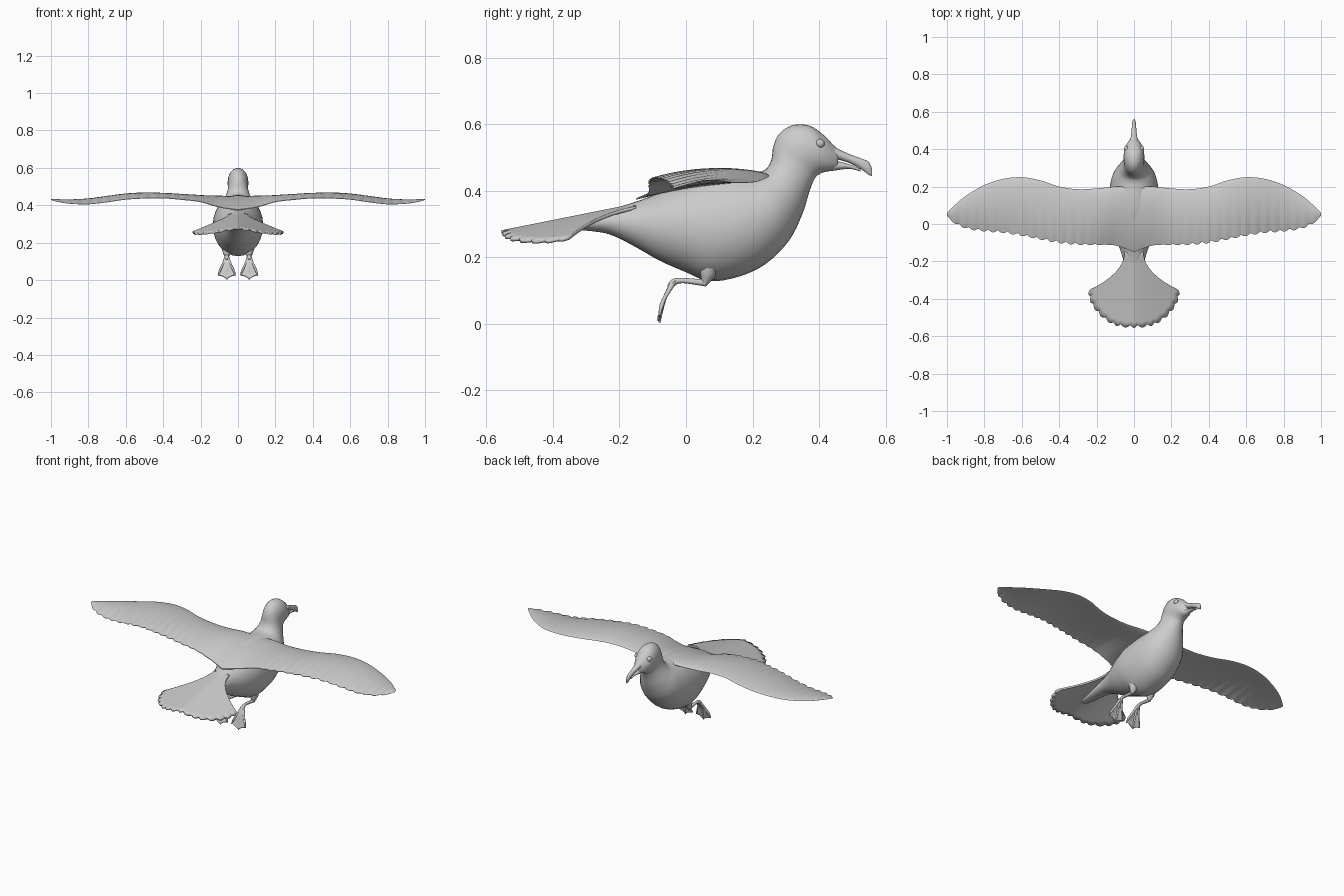
import bpy, math
from mathutils import Vector

if "Cube" in bpy.data.objects:
    bpy.data.objects.remove(bpy.data.objects["Cube"])


def spline(rows, steps):
    """Catmull-Rom resampling of rows of numbers."""
    out = []
    for i in range(len(rows) - 1):
        a, b, c, d = (rows[max(i - 1, 0)], rows[i], rows[i + 1], rows[min(i + 2, len(rows) - 1)])
        for k in range(steps):
            t = k / steps
            out.append([0.5 * (2 * q + (r - p) * t + (2 * p - 5 * q + 4 * r - s) * t * t
                               + (3 * q - p - 3 * r + s) * t ** 3) for p, q, r, s in zip(a, b, c, d)])
    return out + [list(rows[-1])]


def skin(name, rings, closed=True, mirror=False, thick=0.0):
    """Join rows of points; closed rows become a capped tube, open rows a sheet."""
    n = len(rings[0])
    verts = [p for r in rings for p in r]
    faces = []
    for i in range(len(rings) - 1):
        for j in range(n if closed else n - 1):
            k = (j + 1) % n
            faces.append((i * n + j, i * n + k, (i + 1) * n + k, (i + 1) * n + j))
    if closed:
        faces += [tuple(range(n))[::-1], tuple(range(len(verts) - n, len(verts)))]
    me = bpy.data.meshes.new(name)
    me.from_pydata(verts, [], faces)
    ob = bpy.data.objects.new(name, me)
    bpy.context.collection.objects.link(ob)
    finish(ob, mirror, thick)
    return ob


def finish(ob, mirror, thick=0.0):
    bpy.ops.object.select_all(action='DESELECT')
    ob.select_set(True)
    bpy.context.view_layer.objects.active = ob
    bpy.ops.object.mode_set(mode='EDIT')
    bpy.ops.mesh.select_all(action='SELECT')
    bpy.ops.mesh.normals_make_consistent(inside=False)
    bpy.ops.object.mode_set(mode='OBJECT')
    bpy.ops.object.shade_smooth_by_angle(angle=math.radians(50))
    if thick:
        m = ob.modifiers.new("thickness", 'SOLIDIFY')
        m.thickness, m.offset = thick, 0
    if mirror:
        ob.modifiers.new("mirror", 'MIRROR')


def profile_loft(name, rows, steps=4, n=28):
    """Rows: top y, top z, bottom y, bottom z, half width."""
    rings = []
    for ty, tz, by, bz, w in spline(rows, steps):
        c = Vector((0, (ty + by) / 2, (tz + bz) / 2))
        a = Vector((0, (ty - by) / 2, (tz - bz) / 2))
        rings.append([c + a * math.cos(2 * math.pi * j / n) + Vector((w * math.sin(2 * math.pi * j / n), 0, 0))
                      for j in range(n)])
    return skin(name, rings)


def tube(name, rows, n=10):
    """Rows: x, y, z, radius."""
    pts = spline(rows, 5)
    rings = []
    for i, (x, y, z, r) in enumerate(pts):
        p, q = pts[max(i - 1, 0)], pts[min(i + 1, len(pts) - 1)]
        d = (Vector(q[:3]) - Vector(p[:3])).normalized()
        u = d.cross(Vector((1, 0, 0))).normalized()
        v = d.cross(u)
        rings.append([Vector((x, y, z)) + r * (u * math.cos(2 * math.pi * j / n) + v * math.sin(2 * math.pi * j / n))
                      for j in range(n)])
    return skin(name, rings, mirror=True)


# body, neck and head
profile_loft("body", [
    (-.42, .303, -.42, .290, .02), (-.28, .333, -.28, .278, .042), (-.20, .352, -.22, .265, .053),
    (-.12, .378, -.15, .23, .075), (-.05, .408, -.08, .19, .103), (.02, .435, 0, .155, .125),
    (.08, .45, .07, .128, .133), (.14, .455, .16, .142, .134), (.19, .455, .24, .18, .127),
    (.222, .457, .31, .25, .112), (.243, .468, .35, .33, .087), (.257, .495, .372, .40, .064),
    (.263, .535, .388, .438, .054), (.281, .572, .405, .452, .055), (.32, .597, .42, .457, .055),
    (.37, .596, .432, .459, .050), (.41, .571, .442, .461, .039), (.44, .541, .452, .464, .026),
    (.455, .527, .458, .468, .017)])

# bill
profile_loft("upper_bill", [(.42, .548, .42, .499, .028), (.45, .530, .45, .495, .020), (.49, .511, .49, .484, .014),
                            (.53, .496, .525, .466, .011), (.55, .486, .548, .449, .008),
                            (.56, .465, .559, .444, .003)], n=16)
profile_loft("lower_bill", [(.42, .494, .42, .458, .026), (.45, .490, .45, .461, .018), (.49, .480, .49, .466, .012),
                            (.525, .466, .525, .458, .006)], n=16)

# eyes
bpy.ops.mesh.primitive_uv_sphere_add(segments=20, ring_count=12, radius=.014, location=(0, 0, 0))
eye = bpy.context.object
eye.name = "eyes"
for v in eye.data.vertices:
    v.co += Vector((.040, .403, .542))
finish(eye, True)

# wings: x, leading y, trailing y, leading z, trailing z, thickness
wing_rows = [(0, .20, -.15, .435, .375, .04), (.1, .20, -.115, .437, .39, .04), (.2, .19, -.11, .436, .418, .03),
             (.3, .186, -.106, .442, .43, .026), (.4, .20, -.096, .447, .438, .024), (.5, .233, -.078, .45, .437, .022),
             (.6, .25, -.058, .447, .431, .02), (.7, .241, -.042, .438, .417, .018), (.8, .208, -.034, .427, .406, .016),
             (.9, .15, -.018, .425, .409, .012), (.97, .09, .015, .429, .42, .008), (1, .06, .045, .432, .43, .003)]
rings = []
for x, le, te, zl, zt, th in spline(wing_rows, 14):
    fade = min(1, max(0, (x - .12) / .2))
    te -= .014 * fade * (abs(math.sin(math.pi * x / .052)) - .5) * min(1, (1 - x) / .05)
    upper, lower = [], []
    for k in range(15):
        t = (1 - math.cos(math.pi * k / 14)) / 2
        y, z = le + (te - le) * t, zl + (zt - zl) * t
        z += 4 * t * (1 - t) * .05 * (le - te)
        h = th * (1.45 * math.sqrt(t) * (1 - t) + .08 * t) * .65
        upper.append(Vector((x, y, z + h)))
        lower.append(Vector((x, y, z - h)))
    rings.append(upper + lower[-1:0:-1])
wing = skin("wings", rings, mirror=True)

# tail fan
edge = spline([(0, -.548), (.07, -.542), (.13, -.52), (.19, -.47), (.228, -.41), (.24, -.355)], 14)
edge = [(-x, y) for x, y in edge[:0:-1]] + edge
rows = []
for i, (ex, ey) in enumerate(edge):
    s = 2 * i / (len(edge) - 1) - 1
    grow = 1 + .035 * (abs(math.cos(math.pi * 7.5 * s)) - .5)
    row = []
    for k in range(17):
        t = k / 16
        g = 1 + (grow - 1) * t ** 6
        x = (.05 * s + (ex - .05 * s) * t ** 2.1) * g
        y = -.15 + (ey + .15) * t * g
        row.append(Vector((x, y, .276 + (y + .555) * .2 - .06 * (abs(x) / .24) ** 1.25)))
    rows.append(row)
skin("tail", rows, closed=False, thick=.010)

# legs
tube("thighs", [(.058, .07, .17, .03), (.059, .064, .145, .022), (.06, .058, .126, .012), (.06, .053, .117, .007)])
tube("shanks", [(.06, .062, .122, .010), (.06, .03, .126, .009), (.06, -.01, .130, .008), (.06, -.035, .126, .010),
                (.06, -.05, .108, .009)])

# webbed feet and toes
path = spline([(-.03, .128), (-.05, .105), (-.064, .07), (-.074, .03), (-.079, .008)], 5)
rows = []
for i, (y, z) in enumerate(path):
    t = i / (len(path) - 1)
    row = []
    for j in range(17):
        s = j / 8 - 1
        row.append(Vector((.06 + s * (.008 + .038 * t ** 1.1), y - .004 * (1 - s * s),
                           z + t ** 3 * (.022 * abs(s) ** 1.6 + .006 * math.sin(math.pi * s) ** 2))))
    rows.append(row)
skin("foot_webs", rows, closed=False, mirror=True, thick=.007)
for name, s in (("inner_toes", -1), ("middle_toes", 0), ("outer_toes", 1)):
    lift = .022 * abs(s)
    tube(name, [(.06 + .006 * s, -.04, .12, .008), (.06 + .022 * s, -.062, .082, .006),
                (.06 + .036 * s, -.074, .042 + lift * .5, .006), (.06 + .046 * s, -.08, .003 + lift, .003)], 8)
